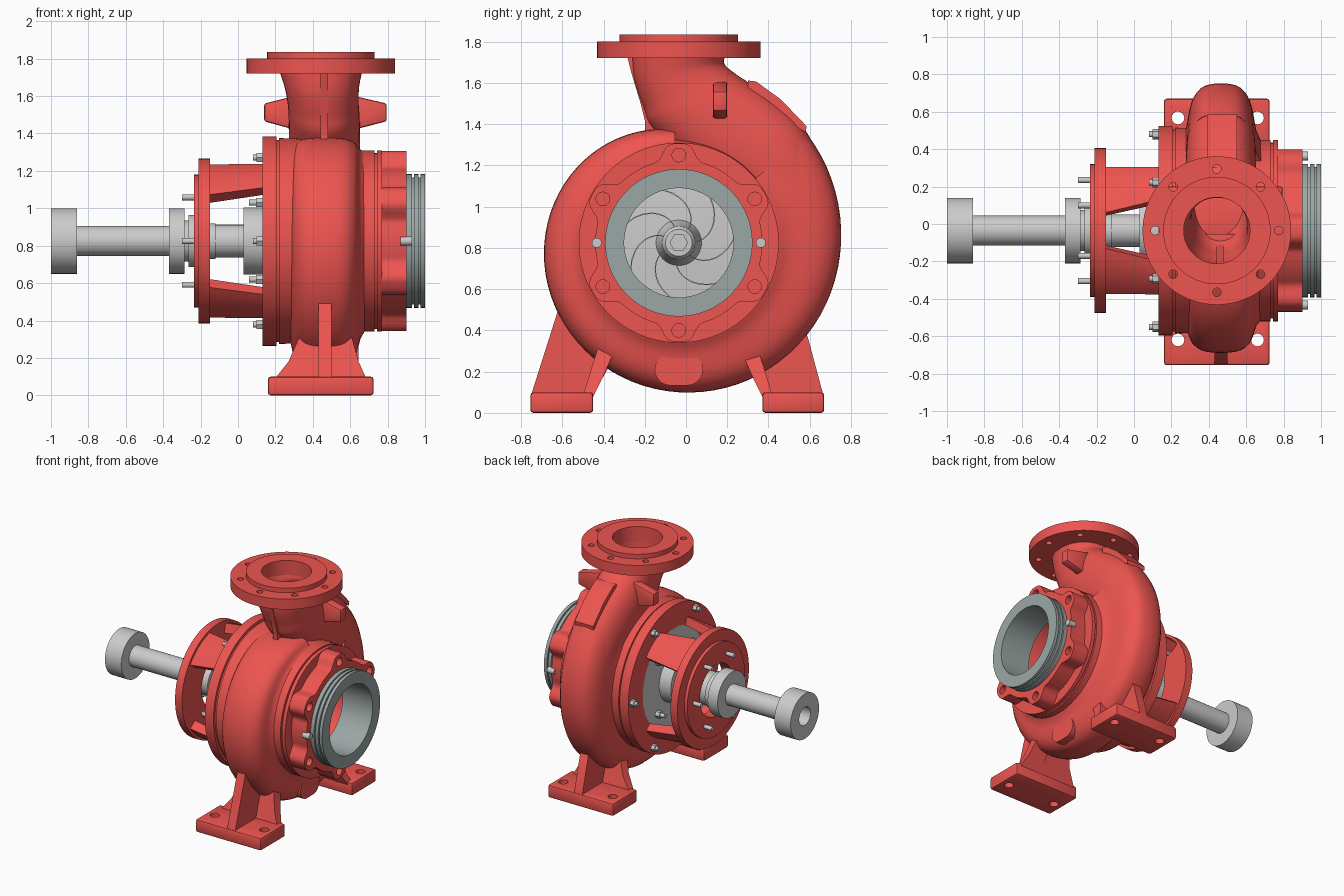
import bpy, bmesh
from math import sin, cos, radians, pi, exp, copysign

if "Cube" in bpy.data.objects:
    bpy.data.objects.remove(bpy.data.objects["Cube"])

CY, CZ = -0.035, 0.825          # shaft axis (runs along x)
NX, NY = 0.443, -0.035          # discharge nozzle axis


def material(name, rgb):
    m = bpy.data.materials.new(name)
    m.diffuse_color = (*rgb, 1)
    m.use_nodes = True
    m.node_tree.nodes["Principled BSDF"].inputs["Base Color"].default_value = m.diffuse_color
    return m


RED = material("red_paint", (0.85, 0.09, 0.08))
STEEL = material("green_grey_steel", (0.33, 0.39, 0.38))


def loft(name, rings, mat=None, wrap=False):
    bm = bmesh.new()
    rs = [[bm.verts.new(p) for p in r] for r in rings]
    pairs = list(zip(rs, rs[1:])) + ([(rs[-1], rs[0])] if wrap else [])
    for a, b in pairs:
        for i in range(len(a)):
            j = (i + 1) % len(a)
            bm.faces.new((a[i], a[j], b[j], b[i]))
    if not wrap:
        bm.faces.new(rs[0])
        bm.faces.new(rs[-1])
    bmesh.ops.recalc_face_normals(bm, faces=bm.faces)
    return finish(name, bm, mat)


def finish(name, bm, mat):
    me = bpy.data.meshes.new(name)
    bm.to_mesh(me)
    bm.free()
    ob = bpy.data.objects.new(name, me)
    bpy.context.collection.objects.link(ob)
    if mat:
        me.materials.append(mat)
    return ob


def polar(x, r, deg):
    return (x, CY + r * cos(radians(deg)), CZ + r * sin(radians(deg)))


def lathe(name, prof, mat=None, wrap=False, seg=96):
    return loft(name, [[polar(x, r, 360 * i / seg) for i in range(seg)] for x, r in prof], mat, wrap)


def prism(name, pts, x0, x1, mat=None):
    return loft(name, [[(x, y, z) for y, z in pts] for x in (x0, x1)], mat)


def rect(x0, x1, y0, y1, z):
    return [(x0, y0, z), (x1, y0, z), (x1, y1, z), (x0, y1, z)]


def rods(name, centres, r, length, axis="x", seg=16, mat=None):
    """Many equal cylinders in one mesh, starting at each centre and going along +axis."""
    bm = bmesh.new()
    for c in centres:
        ends = []
        for d in (0, length):
            ring = []
            for i in range(seg):
                u, v = r * cos(2 * pi * i / seg), r * sin(2 * pi * i / seg)
                o = (d, u, v) if axis == "x" else (u, v, d)
                ring.append(bm.verts.new([c[k] + o[k] for k in range(3)]))
            ends.append(ring)
            bm.faces.new(ring)
        for i in range(seg):
            j = (i + 1) % seg
            bm.faces.new((ends[0][i], ends[0][j], ends[1][j], ends[1][i]))
    bmesh.ops.recalc_face_normals(bm, faces=bm.faces)
    return finish(name, bm, mat)


def apply_mod(ob, kind, **settings):
    m = ob.modifiers.new(kind.lower(), kind)
    for k, v in settings.items():
        setattr(m, k, v)
    bpy.context.view_layer.objects.active = ob
    bpy.ops.object.modifier_apply(modifier=m.name)


def cut(ob, cutter):
    cutter.hide_render = True
    apply_mod(ob, "BOOLEAN", operation="DIFFERENCE", object=cutter, solver="EXACT")
    bpy.data.objects.remove(cutter)


def spline(keys, n):
    out = []
    for i in range(len(keys) - 1):
        p = [keys[min(max(i + k, 0), len(keys) - 1)] for k in (-1, 0, 1, 2)]
        for s in range(n):
            t = s / n
            out.append([0.5 * (2 * b + (c - a) * t + (2 * a - 5 * b + 4 * c - d) * t * t
                               + (3 * b - a - 3 * c + d) * t ** 3) for a, b, c, d in zip(*p)])
    return out + [list(keys[-1])]


# casing drum with suction cavity
lathe("casing_body", [(.13, .38), (.13, .56), (.205, .56), (.205, .54), (.22, .54), (.22, .55), (.31, .548),
      (.45, .53), (.6, .495), (.66, .485), (.73, .485), (.73, .47), (.742, .47), (.742, .485), (.77, .485),
      (.77, .30), (.72, .28), (.34, .28), (.34, .38)], RED, True, 128)

# spiral volute
half = spline([(-1.4, -.3), (-1.22, 0), (-1.06, .2), (-.98, .45), (-.86, .72), (-.6, .92), (-.3, .985), (0, 1)], 2)
section = half + [[-u, f] for u, f in half[-2::-1]]
rings = []
for a, ro in spline([(92, .55), (135, .605), (180, .652), (225, .69), (270, .725), (315, .76), (360, .787), (400, .815)], 10):
    rings.append([polar(.465 + .178 * u, .475 + f * (ro - .475), a) for u, f in section])
loft("volute", rings, RED)


# discharge nozzle, outer wall then bore
def oval(k, s, n=48):
    ay, az, by, bz, w, xc = k
    pts = []
    for i in range(n):
        c, d = cos(2 * pi * i / n), sin(2 * pi * i / n)
        c, d = copysign(abs(c) ** .9, c) * s, copysign(abs(d) ** .9, d) * s
        pts.append((xc + w * d, (ay + by) / 2 + (by - ay) / 2 * c, (az + bz) / 2 + (bz - az) / 2 * c))
    return pts


keys = spline([(.32, .96, .685, 1.15, .175, .465), (.2, 1.08, .58, 1.37, .185, .465), (.02, 1.2, .45, 1.5, .19, .463),
               (-.16, 1.38, .31, 1.597, .19, .46), (-.205, 1.48, .225, 1.655, .19, .455),
               (-.25, 1.61, .185, 1.695, .2, .448), (-.262, 1.735, .192, 1.735, .222, NX)], 6)
loft("discharge_nozzle", [oval(k, 1) for k in keys] + [oval(k, .8) for k in keys[:11:-1]], RED)
prism("nozzle_rib", [(-.285, 1.73), (-.268, 1.66), (-.22, 1.5), (-.2, 1.42), (-.2, 1.37), (-.1, 1.37), (-.15, 1.5),
      (-.23, 1.7)], .44, .48, RED)

# discharge flange with bolt holes
prof = [(1.72, .177), (1.72, .397), (1.8, .397), (1.8, .287), (1.835, .287), (1.835, .177)]
flange = loft("discharge_flange", [[(NX + r * cos(pi * i / 48), NY + r * sin(pi * i / 48), z) for i in range(96)]
                                   for z, r in prof], RED, True)
cut(flange, rods("hole_cutter", [(NX + .33 * cos(k * pi / 4), NY + .33 * sin(k * pi / 4), 1.65) for k in range(8)],
                 .023, .3, "z"))

# lobed suction flange
def lobe(a):
    d = (a - 30) % 60
    return .405 + .077 * exp(-(min(d, 60 - d) / 11) ** 4)


N = 180
lobed = loft("suction_flange", [[polar(x, r or lobe(2 * i), 2 * i) for i in range(N)]
             for x, r in ((.765, 0), (.9, 0), (.9, .30), (.765, .30))], RED, True)
cut(lobed, rods("hole_cutter", [polar(.85, .425, 30 + 60 * k) for k in range(6)], .033, .1, seg=24))
rods("suction_pins", [polar(.87, .398, a) for a in (0, 180)], .024, .06)

# suction ring with grooves
lathe("suction_ring", [(.74, .265), (.74, .29), (.89, .29), (.89, .357), (.93, .357), (.93, .34), (.94, .34), (.94, .357),
      (.965, .357), (.965, .34), (.975, .34), (.975, .357), (1, .357), (1, .265)], STEEL, True)

# impeller with curved blades
lathe("impeller_disc", [(.39, .276), (.43, .276), (.44, .11), (.52, .085), (.62, .08), (.64, .065)])
rods("impeller_nut", [polar(.63, 0, 0)], .045, .05, seg=6)
for k in range(7):
    mid = [(.07 + .2 * t / 8, 360 * k / 7 + 55 * (t / 8) ** 1.4) for t in range(9)]
    edge = [polar(0, r, a)[1:] for r, a in mid] + [polar(0, r, a + 2.5)[1:] for r, a in mid[::-1]]
    prism("impeller_blade", edge, .42, .56)

# shaft, couplings and seal housing
lathe("shaft", [(-.88, .08), (.4, .08)], seg=48)
lathe("shaft_coupling", [(-1, .07), (-1, .175), (-.86, .175), (-.86, .07)], None, True)
lathe("shaft_collar", [(-.37, .07), (-.37, .175), (-.285, .175), (-.285, .07)], None, True)
lathe("bearing_cap", [(-.29, .11), (-.265, .11), (-.265, .14), (-.235, .14), (-.235, .125), (-.15, .125), (-.15, .095),
      (-.12, .095)])
lathe("seal_housing", [(-.12, .087), (.03, .087), (.03, .18), (.13, .18), (.13, .385), (.17, .385)])

# bearing bracket: ring and four arms
lathe("bracket_ring", [(-.235, .2), (-.235, .355), (-.21, .355), (-.21, .44), (-.15, .44), (-.15, .2)], RED, True)
for sy in (1, -1):
    for sz in (1, -1):
        ends = []
        for x, ri, ro, a0, a1 in ((-.16, .345, .42, 36, 77), (.14, .385, .445, 40, 68)):
            angs = [a0 + (a1 - a0) * t / 8 for t in range(9)]
            arc = [(ro, a) for a in angs] + [(ri, a) for a in angs[::-1]]
            ends.append([(x, CY + sy * r * cos(radians(a)), CZ + sz * r * sin(radians(a))) for r, a in arc])
        loft("bracket_arm", ends, RED)

# bolts
rods("bracket_studs", [polar(-.3, .27, 60 * k) for k in range(6)], .016, .08)
rods("casing_studs", [polar(.08, .515, 60 * k) for k in range(6)], .016, .06)
rods("casing_nuts", [polar(.1, .515, 60 * k) for k in range(6)], .028, .035, seg=6)
rods("seal_studs", [polar(.06, .29, 45 + 90 * k) for k in range(4)], .016, .08)
rods("seal_nuts", [polar(.095, .29, 45 + 90 * k) for k in range(4)], .028, .04, seg=6)

# feet: plate, inner wall and central web
for side, yo, yi, holes, web in (
        ("left", -.755, -.45, -.62, [(-.75, .09), (-.62, .5), (-.4, .5), (-.33, .3), (-.45, .09)]),
        ("right", .67, .37, .567, [(.665, .09), (.59, .37), (.5, .47), (.27, .3), (.37, .09)])):
    s = copysign(1, yo)
    plate = loft(side + "_foot", [rect(.16, .725, yo, yi, z) for z in (0, .1)], RED)
    apply_mod(plate, "BEVEL", width=.015, segments=2)
    cut(plate, rods("hole_cutter", [(x, holes, -.1) for x in (.235, .66)], .034, .4, "z", 24))
    loft(side + "_leg_wall", [rect(.19, .69, yi, yi + s * .05, .08), rect(.27, .645, yi - s * .05, yi + s * .02, .18),
                              rect(.34, .6, yi - s * .12, yi - s * .03, .34)], RED)
    prism(side + "_leg_web", web, .43, .5, RED)

# drain boss under the volute
boss = [(CY + sx * .04 + .077 * cos(radians(a)), .21 + .077 * sin(radians(a)))
        for sx, a0 in ((1, -90), (-1, 90)) for a in range(a0, a0 + 181, 15)]
prism("drain_boss", boss, .4, .645, RED)

# lifting lugs on both sides of the nozzle
for side, x0, x1 in (("back", .14, .34), ("suction", .795, .58)):
    lug = loft(side + "_lug", [[(x, y, z) for y, z in ((.13, za), (.2, za), (.2, zb), (.13, zb))]
                               for x, za, zb in ((x0, 1.465, 1.56), (x1, 1.41, 1.61))], RED)
    apply_mod(lug, "BEVEL", width=.012, segments=2)

# raised pad on the volute crest
prism("crest_pad", [(.3, 1.612), (.34, 1.607), (.46, 1.52), (.585, 1.39), (.58, 1.36), (.45, 1.44), (.3, 1.56)],
      .39, .55, RED)

# smooth shading with crisp edges
bpy.ops.object.select_all(action="SELECT")
bpy.ops.object.shade_smooth_by_angle(angle=radians(32))
